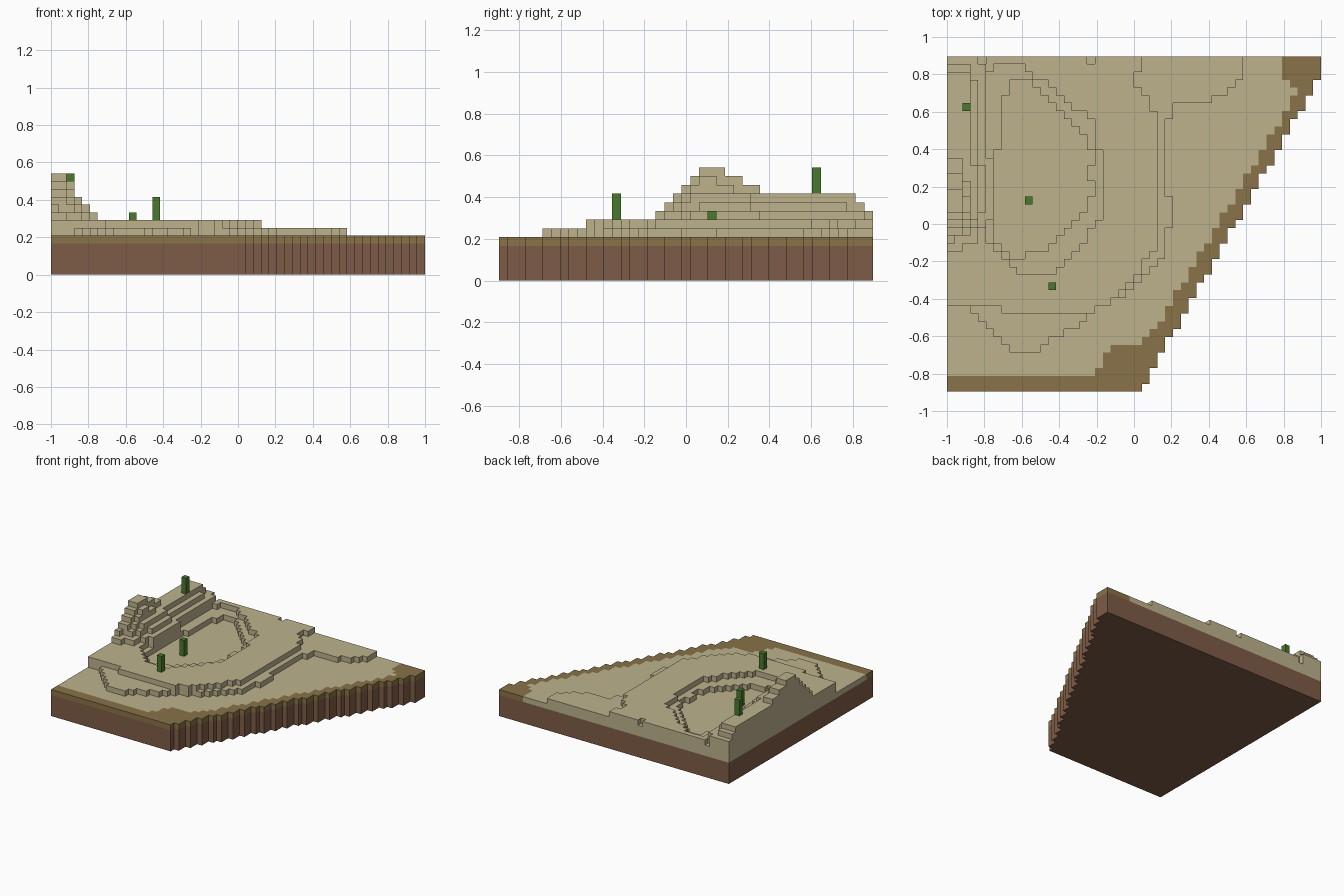
import bpy
import bmesh

if "Cube" in bpy.data.objects:
    bpy.data.objects.remove(bpy.data.objects["Cube"], do_unlink=True)

COLUMNS, ROWS = 48, 43
CELL = 2 / COLUMNS
DIRT_TOP, GROUND, TERRACE, PLATEAU = 4, 5, 6, 7


def material(name, colour):
    mat = bpy.data.materials.new(name)
    mat.use_nodes = True
    mat.diffuse_color = (*colour, 1)
    mat.node_tree.nodes["Principled BSDF"].inputs["Base Color"].default_value = (*colour, 1)
    return mat


sand = material("sand", (0.51, 0.45, 0.27))
soil = material("brown topsoil", (0.25, 0.17, 0.065))
dirt = material("red brown dirt", (0.21, 0.107, 0.063))
green = material("cactus green", (0.07, 0.19, 0.026))


def inside(outline, column, row):
    """True when the centre of a cell lies within an outline."""
    x, y = column + 0.5, row + 0.5
    result = False
    for (ax, ay), (bx, by) in zip(outline, outline[1:] + outline[:1]):
        if (ay > y) != (by > y) and x < ax + (y - ay) * (bx - ax) / (by - ay):
            result = not result
    return result


def build_blocks(name, tops, bottom, mat):
    """Make stepped blocks from a map of cell -> top level."""
    bm = bmesh.new()

    def quad(*corners):
        bm.faces.new([bm.verts.new(((x - COLUMNS / 2) * CELL, (y - ROWS / 2) * CELL, z * CELL))
                      for x, y, z in corners])

    for (x, y), top in tops.items():
        ring = [(x, y), (x + 1, y), (x + 1, y + 1), (x, y + 1)]
        quad(*[(*p, top) for p in ring])
        quad(*[(*p, bottom) for p in reversed(ring)])
        neighbours = [(x, y - 1), (x + 1, y), (x, y + 1), (x - 1, y)]
        for side, neighbour in enumerate(neighbours):
            low = tops.get(neighbour, bottom)
            if low < top:
                a, b = ring[side], ring[(side + 1) % 4]
                quad((*a, low), (*b, low), (*b, top), (*a, top))
    bmesh.ops.remove_doubles(bm, verts=bm.verts, dist=CELL / 100)
    mesh = bpy.data.meshes.new(name)
    bm.to_mesh(mesh)
    bm.free()
    mesh.materials.append(mat)
    obj = bpy.data.objects.new(name, mesh)
    bpy.context.collection.objects.link(obj)
    return obj


# Outlines in cell units
sand_outline = [(0, 2), (19, 2), (20, 4), (22, 6), (25, 6), (27, 8), (28, 10),
                (44, 37), (45, 39), (43, 40), (43, 43), (0, 43)]
terrace_outline = [(0, 43), (38, 43), (38, 40), (36, 38), (33, 37), (33, 37), (29, 37),
                   (29, 35), (28, 34), (28, 25), (29, 25), (29, 22), (28, 20), (28, 17),
                   (26, 15), (24, 13), (20, 11), (16, 8), (12, 6), (12, 5), (9, 5),
                   (7, 7), (4, 9), (3, 11), (0, 11)]
plateau_outline = [(0, 43), (25, 43), (25, 41), (24, 41), (24, 39), (25, 39), (27, 35),
                   (27, 18), (25, 16), (24, 14), (22, 12), (18, 10), (7, 10), (7, 11), (0, 11)]
basin_rim = [(5, 40), (7, 42), (9, 42), (12, 40), (17, 36), (19, 35), (19, 31), (20, 31),
             (20, 23), (18, 20), (16, 17), (14, 15), (10, 15), (7, 17), (5, 20)]
basin_floor = [(8, 39), (9, 40), (11, 40), (14, 37), (17, 34), (18, 32), (19, 30),
               (18, 28), (19, 26), (18, 23), (15, 20), (12, 18), (9, 17), (7, 18),
               (6, 21), (6, 29), (7, 32), (7, 36)]

# Hill steps: level, column end, row start, row end
hill_steps = [(8, 2, 18, 43), (8, 4, 19, 43), (8, 5, 21, 42), (8, 6, 22, 30),
              (9, 1, 19, 42), (9, 3, 20, 42), (9, 4, 21, 40), (9, 5, 23, 29),
              (10, 2, 20, 41), (10, 3, 21, 41), (10, 4, 22, 29),
              (11, 2, 21, 30), (11, 3, 22, 27),
              (12, 2, 22, 28), (12, 3, 23, 25), (13, 2, 23, 26)]
notches = [(18, 42), (4, 42)]


def ground_level(column, row):
    level = GROUND
    if inside(terrace_outline, column, row):
        level = TERRACE
    if inside(plateau_outline, column, row):
        level = PLATEAU
    if inside(basin_rim, column, row) or (column, row) in notches:
        level = TERRACE
    if inside(basin_floor, column, row):
        level = GROUND
    for step, end, first, last in hill_steps:
        if column < end and first <= row < last:
            level = max(level, step)
    return level


# Sort every cell of the slanted plot into sand or topsoil
dirt_cells, soil_cells, sand_cells = {}, {}, {}
for row in range(ROWS):
    width = 25 + min(23, round(row * 4 / 7))
    for column in range(width):
        cell = (column, row)
        dirt_cells[cell] = DIRT_TOP
        if inside(sand_outline, column, row):
            sand_cells[cell] = ground_level(column, row)
        else:
            soil_cells[cell] = GROUND

build_blocks("dirt_base", dirt_cells, 0, dirt)
build_blocks("topsoil_border", soil_cells, DIRT_TOP, soil)
build_blocks("sand_terrain", sand_cells, DIRT_TOP, sand)

# Cacti, three blocks tall
for name, cell in (("hill_cactus", (2, 36)), ("basin_cactus", (10, 24)),
                   ("plateau_cactus", (13, 13))):
    base = sand_cells[cell]
    build_blocks(name, {cell: base + 3}, base, green)
